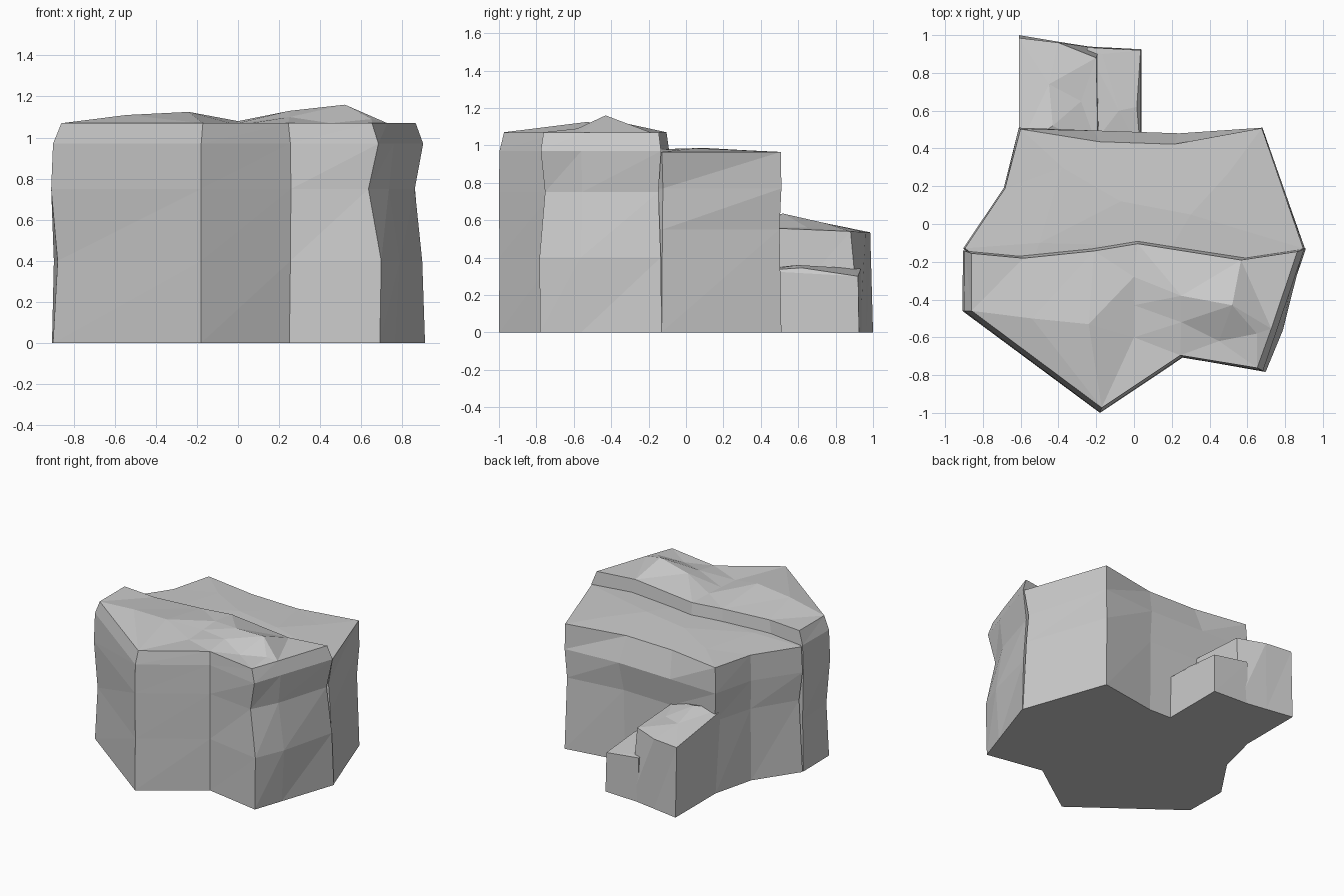
import bpy, bmesh
from mathutils import Vector
from mathutils.geometry import delaunay_2d_cdt


def rock(name, levels, columns, centre, bumps):
    """Loft corner columns (x, y, radial factor per level), cap with a bumpy top."""
    cx, cy = centre
    n = len(columns)
    bm = bmesh.new()
    rings = []
    for i, z in enumerate(levels):
        ring = []
        for x, y, f in columns:
            ring.append(bm.verts.new((cx + (x - cx) * f[i], cy + (y - cy) * f[i], z)))
        rings.append(ring)
    bm.faces.new(rings[0][::-1])
    for a, b in zip(rings, rings[1:]):
        for i in range(n):
            j = (i + 1) % n
            bm.faces.new((a[i], a[j], b[j]))
            bm.faces.new((a[i], b[j], b[i]))
    cap(bm, rings[-1], bumps)
    return finish(name, bm)


def cap(bm, rim, bumps):
    """Triangulate a rim together with interior height points."""
    top = rim + [bm.verts.new(p) for p in bumps]
    n = len(rim)
    edges = [(i, (i + 1) % n) for i in range(n)]
    out = delaunay_2d_cdt([v.co.to_2d() for v in top], edges, [], 1, 1e-5)
    for f in out[2]:
        bm.faces.new([top[out[3][i][0]] for i in f])


def finish(name, bm):
    bmesh.ops.recalc_face_normals(bm, faces=bm.faces[:])
    me = bpy.data.meshes.new(name)
    bm.to_mesh(me)
    bm.free()
    ob = bpy.data.objects.new(name, me)
    bpy.context.collection.objects.link(ob)
    return ob


def ledge(name, bottom, top, bumps):
    """Small block between a ground outline and a sloping top outline."""
    bm = bmesh.new()
    a = [bm.verts.new((x, y, 0)) for x, y in bottom]
    b = [bm.verts.new(p) for p in top]
    bm.faces.new(a[::-1])
    for i in range(len(a)):
        j = (i + 1) % len(a)
        bm.faces.new((a[i], a[j], b[j]))
        bm.faces.new((a[i], b[j], b[i]))
    cap(bm, b, bumps)
    return finish(name, bm)


# Tall front tier with chamfered rim
rim = (1, 1, 1, 1, 0.96)
rock("front_tier", (0, 0.4, 0.75, 0.97, 1.07), [
    (-0.905, -0.14, (1, 0.99, 1, 0.99, 0.95)),
    (-0.90, -0.46, (1, 0.975, 1.01, 1, 0.955)),
    (-0.18, -1.0, (1, 0.995, 1, 0.995, 0.95)),
    (0.25, -0.70, (1, 1.02, 1.03, 1.02, 0.98)),
    (0.69, -0.78, (1, 1.01, 0.92, 0.99, 0.945)),
    (0.765, -0.56, (1, 1.03, 0.96, 0.99, 0.95)),
    (0.91, -0.13, (1, 0.985, 0.945, 0.99, 0.95)),
    (0.59, -0.18, rim), (0.02, -0.09, rim),
    (-0.22, -0.13, rim), (-0.61, -0.17, rim),
], (0, -0.45), [
    (0.52, -0.43, 1.16), (0.25, -0.38, 1.13), (0.25, -0.52, 1.10),
    (0, -0.28, 1.08), (0, -0.43, 1.07), (0, -0.6, 1.06),
    (-0.24, -0.53, 1.125), (-0.54, -0.5, 1.11),
    (0.65, -0.58, 1.09), (0.45, -0.62, 1.07),
])

# Slightly lower rear tier, tucked under the front one
back = (0.91, 0.92, 1, 0.88)
plain = (1, 1, 1, 1)
rock("rear_tier", (0, 0.55, 0.77, 0.965), [
    (0.905, -0.13, (1, 0.97, 0.95, 0.99)),
    (0.68, 0.51, (1, 0.98, 1, 0.995)),
    (0.24, 0.48, back), (-0.21, 0.495, back),
    (-0.61, 0.51, (1, 0.98, 1, 0.985)),
    (-0.69, 0.19, (1, 0.99, 1, 0.99)),
    (-0.905, -0.13, (1, 0.97, 1, 0.99)),
    (-0.6, -0.35, plain), (0.5, -0.35, plain),
], (0, 0), [
    (-0.07, 0.12, 0.985), (0.3, 0.05, 0.985), (-0.38, 0.3, 0.975),
    (0.5, 0.27, 0.975), (-0.5, -0.1, 0.98), (0.2, -0.12, 0.98),
])

# Tall low ledge at the back
ledge("back_ledge_high",
      [(-0.61, 0.40), (-0.18, 0.40), (-0.18, 0.93), (-0.40, 0.965), (-0.61, 1.0)],
      [(-0.61, 0.40, 0.62), (-0.19, 0.40, 0.56), (-0.20, 0.88, 0.54),
       (-0.40, 0.96, 0.535), (-0.61, 0.985, 0.535)],
      [(-0.43, 0.52, 0.635), (-0.45, 0.74, 0.585), (-0.28, 0.65, 0.56)])

# Short step beside it
ledge("back_ledge_low",
      [(-0.25, 0.38), (0.04, 0.38), (0.04, 0.925), (-0.25, 0.94)],
      [(-0.25, 0.38, 0.34), (0.035, 0.38, 0.33), (0.035, 0.92, 0.30),
       (-0.25, 0.935, 0.34)],
      [(-0.08, 0.6, 0.36), (-0.17, 0.9, 0.335), (0.015, 0.62, 0.345)])
